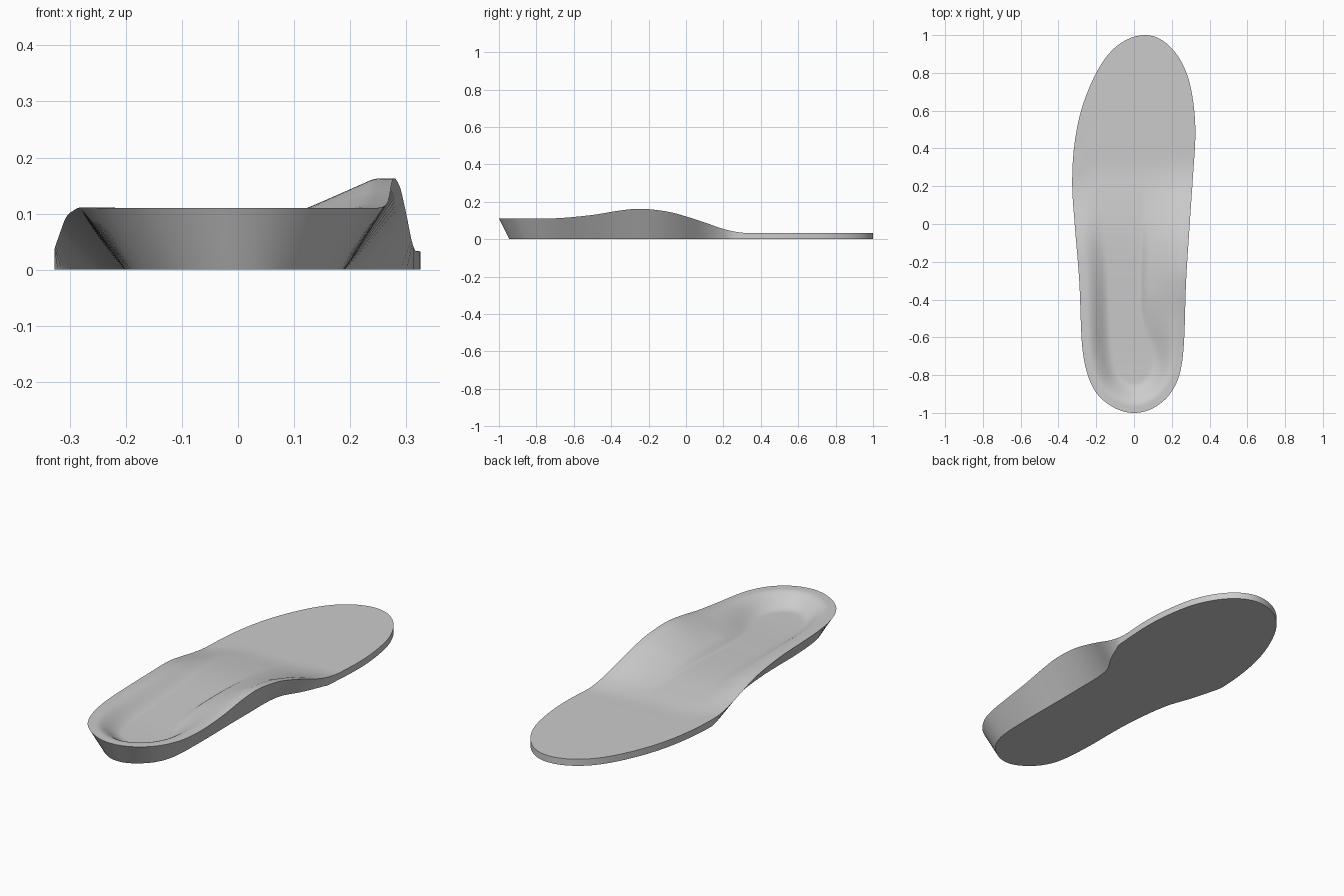
import bpy, bmesh, math
from mathutils import Vector, kdtree

if "Cube" in bpy.data.objects:
    bpy.data.objects.remove(bpy.data.objects["Cube"])

STATIONS, COLUMNS = 120, 60


def curve(points, warp=lambda v: v):
    """Smooth interpolation through a few (position, value) points."""
    xs = [warp(p[0]) for p in points]
    vs = [p[1] for p in points]
    last = len(xs) - 1
    slopes = []
    for i in range(len(xs)):
        a, b = max(i - 1, 0), min(i + 1, last)
        slopes.append((vs[b] - vs[a]) / (xs[b] - xs[a]))

    def value(pos):
        x = min(max(warp(pos), xs[0]), xs[-1])
        i = 0
        while i < last - 1 and x > xs[i + 1]:
            i += 1
        h = xs[i + 1] - xs[i]
        t = (x - xs[i]) / h
        return ((2*t**3 - 3*t**2 + 1) * vs[i] + (t**3 - 2*t**2 + t) * h * slopes[i]
                + (3*t**2 - 2*t**3) * vs[i + 1] + (t**3 - t**2) * h * slopes[i + 1])
    return value


def angle(y):
    return math.acos(max(-1, min(1, -y)))


def smooth(t):
    t = max(0, min(1, t))
    return t * t * (3 - 2 * t)


# Plan outline of the upper edge, outer and arch side
outer_top = curve([(-1, 0), (-.97, -.11), (-.9, -.195), (-.8, -.245), (-.65, -.274),
                   (-.3, -.29), (0, -.314), (.2, -.327), (.4, -.318), (.6, -.28),
                   (.8, -.2), (.93, -.105), (1, .06)], angle)
arch_top = curve([(-1, 0), (-.97, .11), (-.9, .19), (-.8, .24), (-.65, .263),
                  (-.3, .276), (0, .295), (.25, .312), (.48, .325), (.65, .313),
                  (.8, .278), (.93, .2), (1, .06)], angle)
# Plan outline of the sole, undercut beneath heel and arch
outer_base = curve([(-1, 0), (-.97, -.08), (-.9, -.145), (-.8, -.183), (-.6, -.2),
                    (-.3, -.205), (-.05, -.235), (.1, -.285), (.25, -.326)], angle)
arch_base = curve([(-1, 0), (-.97, .08), (-.9, .145), (-.8, .18), (-.6, .19),
                   (-.2, .19), (.03, .2), (.14, .26), (.25, .308)], angle)
# Heights along the length
outer_rim = curve([(-1, .11), (-.4, .11), (-.2, .103), (-.1, .094), (0, .075),
                   (.1, .052), (.2, .036), (.3, .033), (1, .033)])
arch_rim = curve([(-1, .11), (-.7, .112), (-.5, .13), (-.35, .154), (-.24, .163),
                  (-.1, .148), (0, .122), (.1, .09), (.2, .055), (.3, .035),
                  (.4, .033), (1, .033)])
floor_height = curve([(-1, .055), (-.7, .052), (-.4, .06), (-.15, .066), (0, .062),
                      (.15, .048), (.28, .034), (.4, .033), (1, .033)])

ys = [-math.cos(math.pi * i / STATIONS) for i in range(STATIONS + 1)]
edge = kdtree.KDTree(2 * len(ys))
for i, y in enumerate(ys):
    edge.insert(Vector((outer_top(y), y, 0)), 2 * i)
    edge.insert(Vector((arch_top(y), y, 0)), 2 * i + 1)
edge.balance()


def surface_height(x, y, side):
    """Flat rim, then a slope into the heel cup and arch."""
    d = edge.find(Vector((x, y, 0)))[2]
    rim = outer_rim(y) + (arch_rim(y) - outer_rim(y)) * smooth(side)
    arch = smooth((y + .75) / .4) * smooth((side - .45) / .2)
    width = .12 + .13 * arch
    t = max(0, min(1, (d - .035) / width))
    fall = smooth(t) * (1 - arch) + t * arch
    return rim + (floor_height(y) - rim) * fall


# Insole body: contoured top, sloped wall and flat sole
bm = bmesh.new()
rows, base_outer, base_arch = [], [], []
for y in ys:
    left, right = outer_top(y), arch_top(y)
    row = []
    for c in range(COLUMNS + 1):
        side = c / COLUMNS
        x = left + (right - left) * side
        row.append(bm.verts.new((x, y, surface_height(x, y, side))))
    rows.append(row)
    base_y = y + .055 * max(0, (-.5 - y) / .5)
    low_left, low_right = (outer_base(y), arch_base(y)) if y < .25 else (left, right)
    base_outer.append(bm.verts.new((low_left, base_y, 0)))
    base_arch.append(bm.verts.new((low_right, base_y, 0)))

for i in range(STATIONS):
    a, b = rows[i], rows[i + 1]
    for c in range(COLUMNS):
        bm.faces.new((a[c], a[c + 1], b[c + 1], b[c]))
    bm.faces.new((a[0], b[0], base_outer[i + 1], base_outer[i]))
    bm.faces.new((b[-1], a[-1], base_arch[i], base_arch[i + 1]))
    bm.faces.new((base_outer[i], base_outer[i + 1], base_arch[i + 1], base_arch[i]))
bmesh.ops.remove_doubles(bm, verts=bm.verts, dist=.0002)
bmesh.ops.recalc_face_normals(bm, faces=bm.faces)

mesh = bpy.data.meshes.new("insole")
bm.to_mesh(mesh)
bm.free()
insole = bpy.data.objects.new("insole", mesh)
bpy.context.collection.objects.link(insole)

# Single grey foam colour
foam = bpy.data.materials.new("grey_foam")
foam.use_nodes = True
grey = (.6, .6, .6, 1)
foam.diffuse_color = grey
foam.node_tree.nodes["Principled BSDF"].inputs["Base Color"].default_value = grey
mesh.materials.append(foam)

bpy.context.view_layer.objects.active = insole
insole.select_set(True)
bpy.ops.object.shade_smooth_by_angle(angle=math.radians(35))
